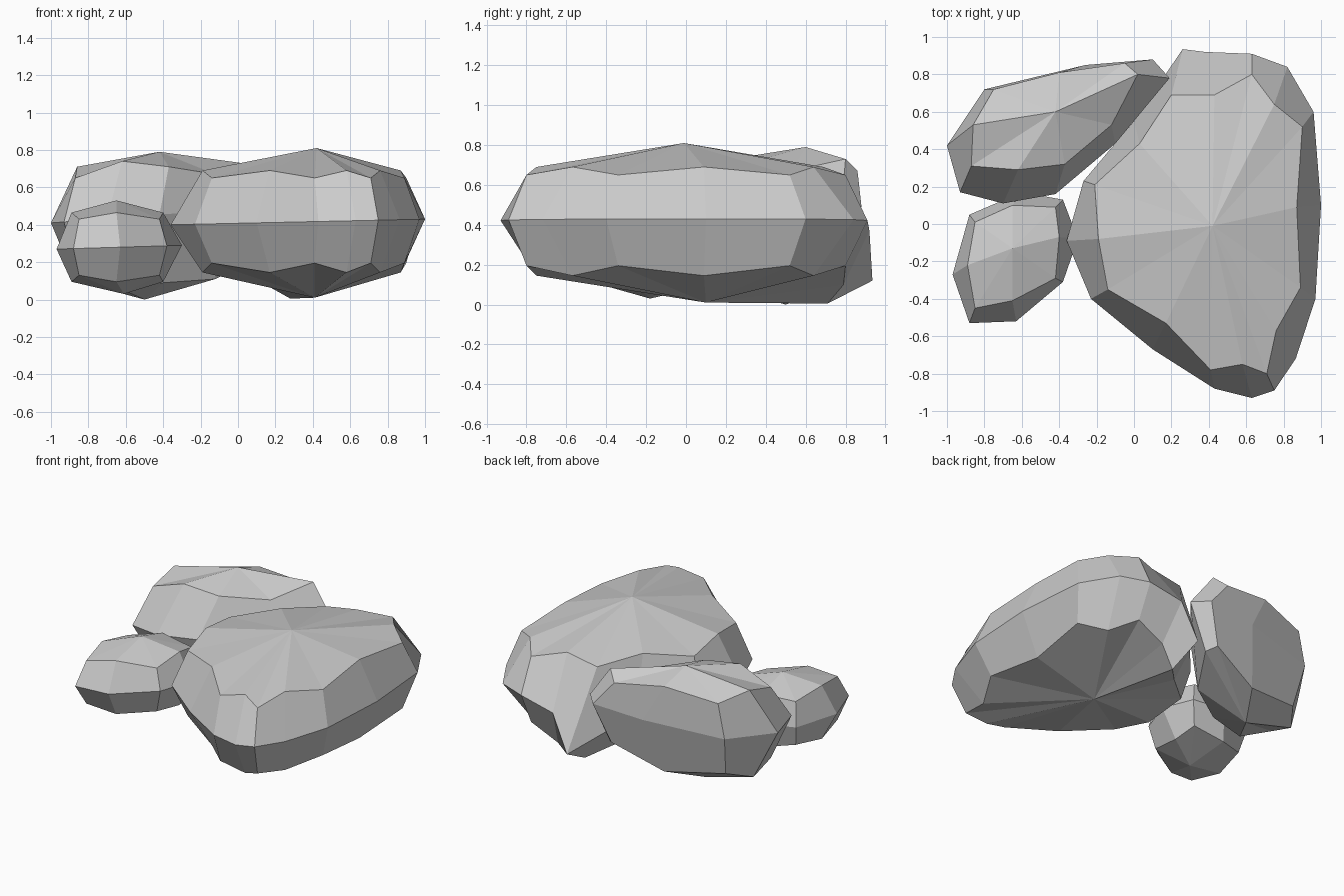
import bpy
import bmesh

if "Cube" in bpy.data.objects:
    bpy.data.objects.remove(bpy.data.objects["Cube"])


def mid_ring(xy, z_left, z_right):
    """Widest ring of a stone, its height tilting gently along x."""
    x0, x1 = min(p[0] for p in xy), max(p[0] for p in xy)
    return [(x, y, z_left + (z_right - z_left) * (x - x0) / (x1 - x0)) for x, y in xy]


def stone(name, bottom, low, mid, high, top):
    """Faceted boulder: two poles joined through three matching rings."""
    bm = bmesh.new()
    rings = [[bm.verts.new(p) for p in r] for r in (low, mid, high)]
    b, t = bm.verts.new(bottom), bm.verts.new(top)
    n = len(mid)
    for i in range(n):
        j = (i + 1) % n
        for lo, hi in zip(rings, rings[1:]):
            bm.faces.new((lo[i], lo[j], hi[j], hi[i]))
        bm.faces.new((b, rings[0][j], rings[0][i]))
        bm.faces.new((t, rings[2][i], rings[2][j]))
    bmesh.ops.recalc_face_normals(bm, faces=bm.faces)
    me = bpy.data.meshes.new(name)
    bm.to_mesh(me)
    bm.free()
    ob = bpy.data.objects.new(name, me)
    bpy.context.collection.objects.link(ob)
    return ob


# Large stone, sixteen sided, with a sagging foot at the back
mid = mid_ring([(.63, -.93), (.75, -.89), (.865, -.72), (.97, -.40), (1, .10), (.96, .60),
                (.82, .84), (.63, .91), (.38, .92), (.26, .935), (.0, .55), (-.27, .23),
                (-.36, -.09), (-.23, -.40), (.10, -.67), (.43, -.88)], .40, .43)
mid[8], mid[9], mid[10] = (.38, .92, .37), (.26, .935, .12), (.0, .55, .32)
shoulder = [(.58, -.75), (.71, -.80), (.76, -.57), (.89, -.34), (.87, .09), (.90, .52),
            (.75, .64), (.63, .80), (.43, .69), (.20, .69), (.03, .43), (-.21, .21),
            (-.19, -.08), (-.14, -.35), (.17, -.53), (.41, -.78)]
high = [(x, y, .65 if i % 2 else .69) for i, (x, y) in enumerate(shoulder)]
low = [(x, y, .195 if i % 2 else .145) for i, (x, y) in enumerate(shoulder)]
low[8], low[9] = (.43, .79, .10), (.28, .71, .005)
stone("large_stone", (.41, .10, .01), low, mid, high, (.42, -.01, .81))

# Long stone at the back left
mid = mid_ring([(-1, .42), (-.93, .17), (-.70, .11), (-.42, .16), (-.10, .43), (.19, .78),
                (.10, .88), (-.26, .85), (-.80, .72)], .41, .50)
high = [(-.86, .53, .71), (-.87, .31, .65), (-.62, .29, .74), (-.37, .32, .71),
        (-.12, .53, .67), (.02, .80, .73), (-.05, .86, .67), (-.40, .81, .72), (-.75, .72, .66)]
low = [(-.87, .50, .10), (-.87, .31, .16), (-.66, .25, .07), (-.40, .30, .09),
       (-.12, .48, .11), (.05, .76, .20), (.0, .82, .23), (-.35, .74, .09), (-.76, .65, .15)]
stone("long_stone", (-.50, .50, 0), low, mid, high, (-.42, .60, .79))

# Small stone at the front left
mid = mid_ring([(-.97, -.27), (-.88, -.53), (-.63, -.52), (-.38, -.31), (-.30, -.08),
                (-.38, .13), (-.60, .17), (-.88, .05)], .27, .29)
shoulder = [(-.89, -.22), (-.85, -.45), (-.65, -.41), (-.42, -.29), (-.40, -.07),
            (-.42, .09), (-.65, .10), (-.85, .01)]
high = [(x, y, .43 if i % 2 else .465) for i, (x, y) in enumerate(shoulder)]
low = [(x, y, .13 if i % 2 else .095) for i, (x, y) in enumerate(shoulder)]
stone("small_stone", (-.61, -.18, .03), low, mid, high, (-.65, -.13, .53))
